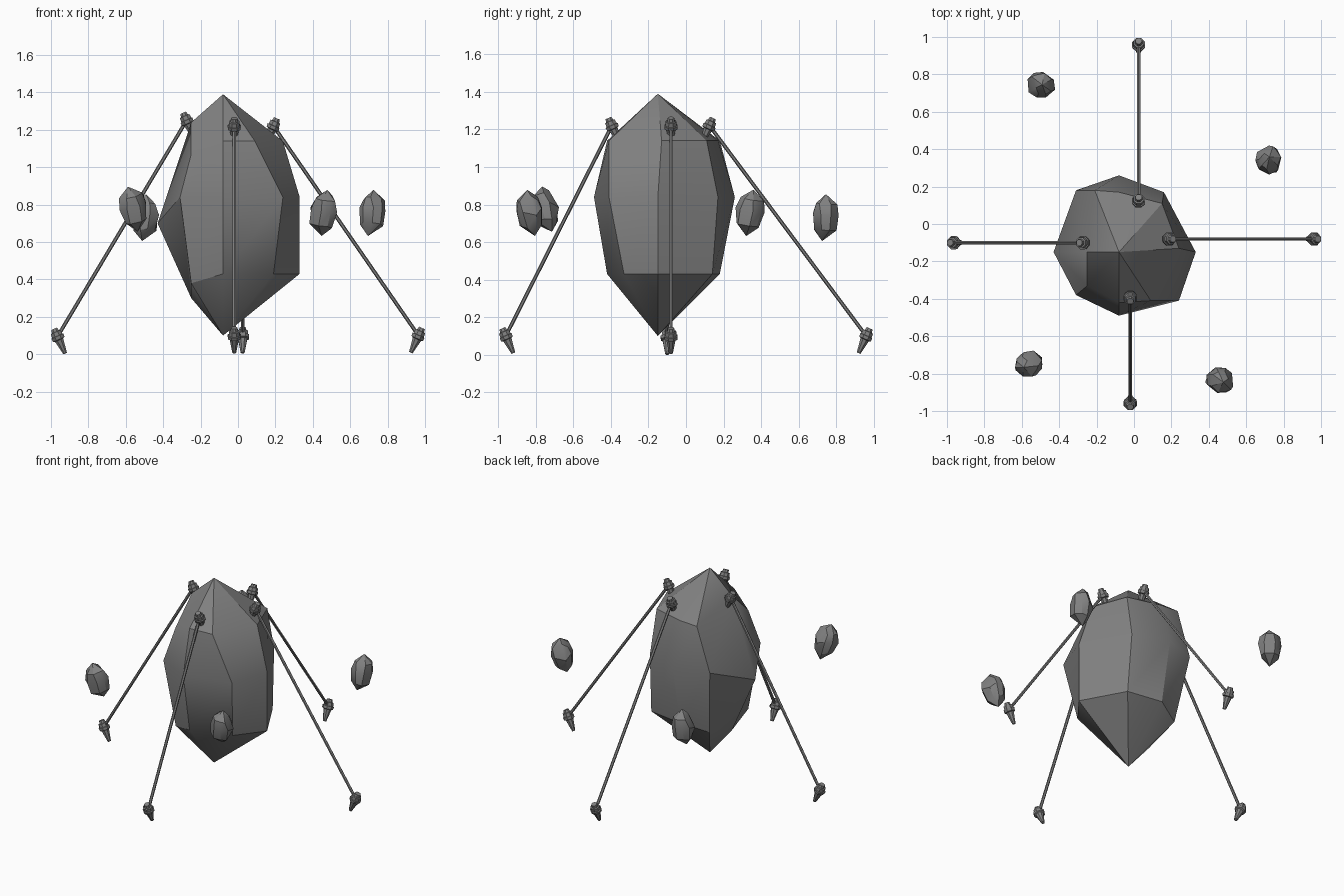
import bpy
import math
from mathutils import Vector

if "Cube" in bpy.data.objects:
    bpy.data.objects.remove(bpy.data.objects["Cube"])

stone = bpy.data.materials.new("grey stone")
stone.use_nodes = True
GREY = (0.22, 0.22, 0.22, 1)
stone.diffuse_color = GREY
stone.node_tree.nodes["Principled BSDF"].inputs["Base Color"].default_value = GREY


def make(name, verts, faces, angle):
    mesh = bpy.data.meshes.new(name)
    mesh.from_pydata(verts, [], faces)
    mesh.materials.append(stone)
    obj = bpy.data.objects.new(name, mesh)
    bpy.context.collection.objects.link(obj)
    bpy.ops.object.select_all(action="DESELECT")
    obj.select_set(True)
    bpy.context.view_layer.objects.active = obj
    bpy.ops.object.shade_smooth_by_angle(angle=math.radians(angle))
    return obj


def loft(rings, bottom, top):
    """Skin rings from the bottom up, closed with a point at each end."""
    n = len(rings[0])
    verts = [v for ring in rings for v in ring] + [bottom, top]
    faces = []
    for i in range(n):
        j = (i + 1) % n
        faces.append((j, i, len(verts) - 2))
        for k in range(len(rings) - 1):
            a = k * n
            faces.append((a + i, a + j, a + n + j, a + n + i))
        last = (len(rings) - 1) * n
        faces.append((last + i, last + j, len(verts) - 1))
    return verts, faces


def turned(name, start, end, profile, sides, angle=30):
    """Turn a (distance, radius) profile about the line from start to end."""
    start, end = Vector(start), Vector(end)
    rot = (end - start).to_track_quat("Z", "Y")
    rings = [[start + rot @ Vector((r * math.cos(t), r * math.sin(t), d))
              for t in (math.tau * (i + 0.5) / sides for i in range(sides))]
             for d, r in profile]
    tips = [start + rot @ Vector((0, 0, profile[k][0])) for k in (0, -1)]
    return make(name, *loft(rings, *tips), angle)


# Large crystal: three rings, each from front round by the left side
lower = [(-.08, -.42, .43), (.19, -.33, .43), (.33, -.15, .43), (.17, .14, .43),
         (-.08, .18, .43), (-.25, .10, .38), (-.25, -.15, .30), (-.25, -.33, .38)]
middle = [(-.08, -.49, .84), (.24, -.41, .84), (.33, -.15, .84), (.16, .17, .84),
          (-.08, .26, .84), (-.31, .18, .84), (-.43, -.15, .70), (-.31, -.38, .84)]
upper = [(-.08, -.42, 1.14), (.09, -.41, 1.14), (.24, -.13, 1.14), (.15, .11, 1.14),
         (-.08, .17, 1.14), (-.21, .18, 1.14), (-.25, -.15, 1.24), (-.25, -.33, 1.07)]
verts, faces = loft([lower, middle, upper], (-.08, -.15, .10), (-.08, -.15, 1.39))
make("crystal", verts, faces, 30)

# Small floating shards: the same shape, shrunk, turned and tilted
centre = Vector((-.06, -.13, .745))
shards = [("front_right", (-.56, -.745, .775), (-.05, -.05, .23), 1.2),
          ("front_left", (.46, -.83, .755), (.03, -.04, .24), 0.4),
          ("back_left", (.715, .34, .755), (.03, .04, .25), 2.4),
          ("back_right", (-.50, .74, .73), (.02, .02, .24), 3.6)]
for side, place, axis, spin in shards:
    shard = make("shard_" + side, [(Vector(v) - centre) * 0.195 for v in verts], faces, 30)
    tilt = Vector((0, 0, 1)).rotation_difference(Vector(axis))
    shard.rotation_mode = "QUATERNION"
    shard.rotation_quaternion = tilt @ Vector((0, 0, 1)).to_track_quat("Z", "Y")
    shard.rotation_quaternion = shard.rotation_quaternion @ \
        Vector((math.cos(spin), math.sin(spin), 0)).to_track_quat("X", "Z")
    shard.location = place

# Tether rods with a collared stake at each end
STAKE = [(0, .018), (.018, .022), (.02, .03), (.042, .032), (.044, .038), (.062, .036),
         (.066, .026), (.145, .011)]
tethers = [("right", (-1, 0), (-.275, -.10, 1.25), (-.965, -.10, .095)),
           ("left", (1, 0), (.19, -.08, 1.22), (.965, -.08, .10)),
           ("front", (0, -1), (-.02, -.395, 1.22), (-.02, -.96, .10)),
           ("back", (0, 1), (.025, .125, 1.22), (.025, .96, .10))]
for side, out, top, foot in tethers:
    turned("rod_" + side, foot, top,
           [(0, .01), ((Vector(top) - Vector(foot)).length, .01)], 6, 35)
    inward = Vector((-out[0] * 0.45, -out[1] * 0.45, -1)).normalized()
    for label, spot in (("upper", top), ("lower", foot)):
        head = Vector(spot) - inward * 0.045
        turned(f"stake_{label}_{side}", head, head + inward, STAKE, 8)
